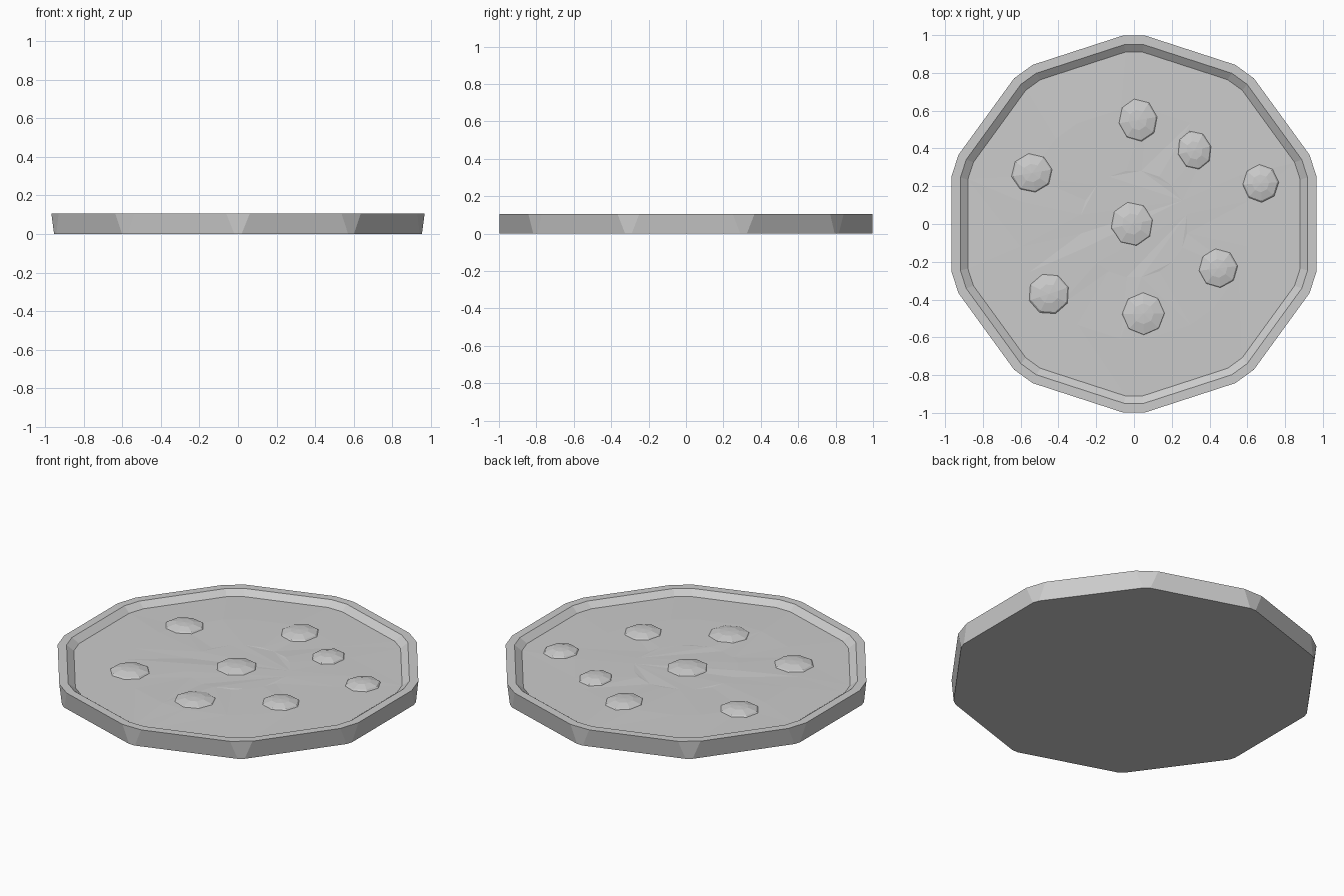
import bpy, bmesh, math, random

cube = bpy.data.objects.get("Cube")
if cube:
    bpy.data.objects.remove(cube, do_unlink=True)

random.seed(4)

grey = bpy.data.materials.new("plain grey")
grey.use_nodes = True
colour = (0.6, 0.6, 0.6, 1)
grey.diffuse_color = colour
grey.node_tree.nodes["Principled BSDF"].inputs["Base Color"].default_value = colour


def finish(bm, name):
    bmesh.ops.recalc_face_normals(bm, faces=bm.faces)
    mesh = bpy.data.meshes.new(name)
    bm.to_mesh(mesh)
    bm.free()
    mesh.materials.append(grey)
    obj = bpy.data.objects.new(name, mesh)
    bpy.context.collection.objects.link(obj)
    return obj


def ring(bm, apothem, half, z):
    """Ten-sided ring with clipped corners: two points per side."""
    verts = []
    for k in range(10):
        a = math.radians(36 * k)
        for t in (-half, half):
            verts.append(bm.verts.new((apothem * math.cos(a) - t * math.sin(a),
                                       apothem * math.sin(a) + t * math.cos(a), z)))
    return verts


def bridge(bm, lower, upper):
    n = len(lower)
    for i in range(n):
        j = (i + 1) % n
        bm.faces.new((lower[i], lower[j], upper[j], upper[i]))


# Tray: base, leaning outer wall, flat rim and sloping inner wall
bm = bmesh.new()
sections = [(0.953, 0.29, 0), (0.967, 0.25, 0.105),
            (0.919, 0.246, 0.105), (0.86, 0.23, 0.06)]
rings = [ring(bm, *s) for s in sections]
for lower, upper in zip(rings, rings[1:]):
    bridge(bm, lower, upper)
bm.faces.new(rings[0])
bm.faces.new(rings[-1])
finish(bm, "tray")

# Filling: gently uneven surface made of flat triangles
bm = bmesh.new()
outer = ring(bm, 0.882, 0.24, 0.075)
middle = ring(bm, 0.6, 0.12, 0.079)
inner = ring(bm, 0.28, 0.05, 0.079)
for v in middle + inner:
    v.co.z += random.uniform(-0.003, 0.003)
bridge(bm, outer, middle)
bridge(bm, middle, inner)
bm.faces.new(inner)
bmesh.ops.triangulate(bm, faces=bm.faces)
finish(bm, "filling")


# Toppings: low eight-sided faceted domes
def dome(name, x, y, radius, stretch, turn):
    bm = bmesh.new()
    levels = []
    for scale, z in ((1.0, 0.072), (0.88, 0.085), (0.45, 0.097)):
        level = []
        for k in range(8):
            a = math.tau * k / 8
            px, py = scale * radius * math.cos(a), scale * radius * stretch * math.sin(a)
            level.append(bm.verts.new((x + px * math.cos(turn) - py * math.sin(turn),
                                       y + px * math.sin(turn) + py * math.cos(turn), z)))
        levels.append(level)
    for lower, upper in zip(levels, levels[1:]):
        bridge(bm, lower, upper)
    tip = bm.verts.new((x, y, 0.1))
    for k in range(8):
        bm.faces.new((levels[-1][k], levels[-1][(k + 1) % 8], tip))
    bm.faces.new(levels[0])
    finish(bm, name)


toppings = [(-0.01, 0.0, 0.12, 1.05), (0.02, 0.55, 0.11, 1.1), (0.32, 0.39, 0.095, 1.15),
            (-0.54, 0.27, 0.115, 0.95), (0.67, 0.215, 0.1, 1.05), (0.445, -0.235, 0.11, 1.0),
            (-0.45, -0.37, 0.115, 1.0), (0.05, -0.475, 0.122, 1.0)]
for i, (x, y, radius, stretch) in enumerate(toppings):
    dome(f"topping_{i + 1}", x, y, radius, stretch, random.uniform(0, 0.4))
